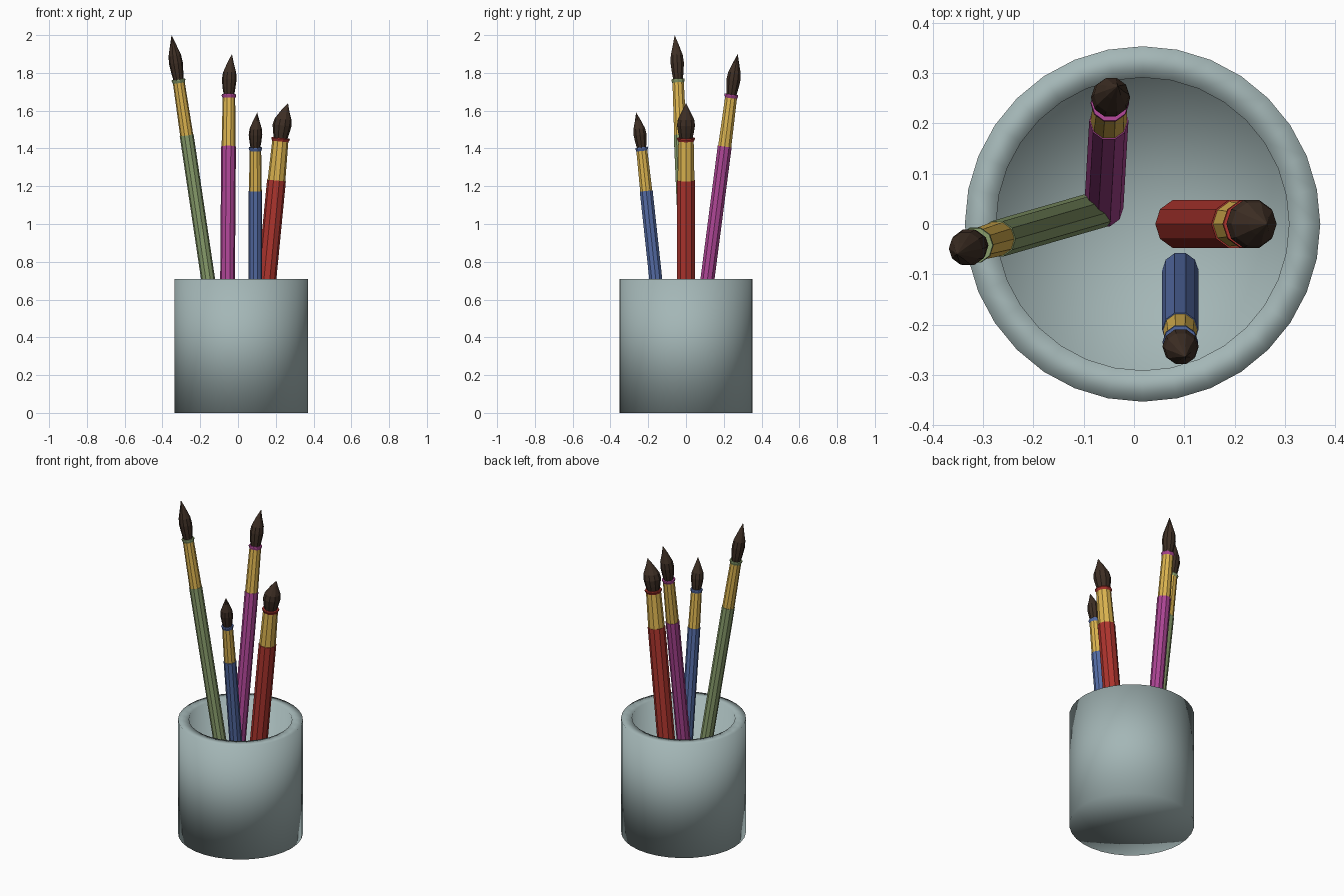
import bpy, bmesh
from math import cos, sin, pi
from mathutils import Vector

if "Cube" in bpy.data.objects:
    bpy.data.objects.remove(bpy.data.objects["Cube"], do_unlink=True)


def material(name, color):
    m = bpy.data.materials.new(name)
    m.use_nodes = True
    m.diffuse_color = (*color, 1)
    m.node_tree.nodes["Principled BSDF"].inputs["Base Color"].default_value = (*color, 1)
    return m


def lathe(name, profile, mat, start, end, sides=10, tip=None, smooth=False):
    """Revolve (fraction along axis, radius) pairs round start-end; tip bends the far end."""
    start, end = Vector(start), Vector(end)
    axis = end - start
    turn = Vector((0, 0, 1)).rotation_difference(axis)
    lean = Vector(tip) - end if tip else Vector()
    bm = bmesh.new()
    rings = []
    for t, r in profile:
        centre = start + axis * t + lean * t ** 3
        if r == 0:
            rings.append([bm.verts.new(centre)] * sides)
        else:
            rings.append([bm.verts.new(centre + turn @ Vector(
                (r * cos(2 * pi * i / sides), r * sin(2 * pi * i / sides), 0)))
                for i in range(sides)])
    for low, high in zip(rings, rings[1:]):
        for i in range(sides):
            j = (i + 1) % sides
            corners = dict.fromkeys((low[i], low[j], high[j], high[i]))
            bm.faces.new(list(corners))
    # Close any open ends
    for ring in (rings[0], rings[-1]):
        if ring[0] is not ring[1]:
            bm.faces.new(ring)
    bmesh.ops.recalc_face_normals(bm, faces=bm.faces)
    for f in bm.faces:
        f.smooth = smooth
    mesh = bpy.data.meshes.new(name)
    bm.to_mesh(mesh)
    bm.free()
    mesh.materials.append(mat)
    ob = bpy.data.objects.new(name, mesh)
    bpy.context.collection.objects.link(ob)
    return ob


ceramic = material("pale grey ceramic", (0.37, 0.47, 0.47))
brass = material("brass yellow", (0.72, 0.46, 0.08))
hair = material("dark brown hair", (0.048, 0.028, 0.018))
green = material("sage green", (0.25, 0.34, 0.15))
purple = material("magenta purple", (0.42, 0.06, 0.30))
red = material("brick red", (0.42, 0.035, 0.027))
blue = material("dusty blue", (0.09, 0.15, 0.38))

# Cup: outer wall, flat rim, inner wall and floor in one revolved profile
height, outer, inner, floor = 0.71, 0.353, 0.291, 0.07
lathe("cup", [(0, 0), (0, outer), (1, outer), (1, inner),
              (floor / height, inner), (floor / height, 0)],
      ceramic, (0.017, 0, 0), (0.017, 0, height), sides=32, smooth=True)


def brush(label, mat, r, bottom, top, handle_top, tip):
    bottom, top, tip = Vector(bottom), Vector(top), Vector(tip)
    joint = bottom.lerp(top, (handle_top - bottom.z) / (top.z - bottom.z))
    axis = (top - bottom).normalized()
    # Handle and tapered metal sleeve
    lathe(label + "_handle", [(0, r), (1, r)], mat, bottom, joint)
    lathe(label + "_ferrule", [(0, r * 0.94), (1, r * 0.85)], brass, joint, top)
    # Flared collar
    lathe(label + "_collar", [(0, r * 0.85), (0.7, r * 0.99), (1, r * 0.96)], mat,
          top - axis * 0.014, top + axis * 0.006)
    # Bristles swell, then come to a slightly bent point
    end = top + axis * ((tip.z - top.z) / axis.z)
    lathe(label + "_bristles",
          [(0, r * 0.7), (0.18, r * 0.87), (0.38, r), (0.55, r * 0.9),
           (0.78, r * 0.45), (1, 0)], hair, top, end, tip=tip)


brush("green_brush", green, 0.037, (-0.065, 0.03, 0.08), (-0.315, -0.042, 1.76), 1.47,
      (-0.352, -0.06, 2.0))
brush("purple_brush", purple, 0.039, (-0.06, 0.032, 0.08), (-0.048, 0.24, 1.68), 1.41,
      (-0.032, 0.274, 1.9))
brush("red_brush", red, 0.05, (0.092, 0, 0.08), (0.225, 0, 1.45), 1.23,
      (0.265, 0, 1.64))
brush("blue_brush", blue, 0.036, (0.092, -0.092, 0.08), (0.092, -0.235, 1.4), 1.175,
      (0.102, -0.264, 1.59))
